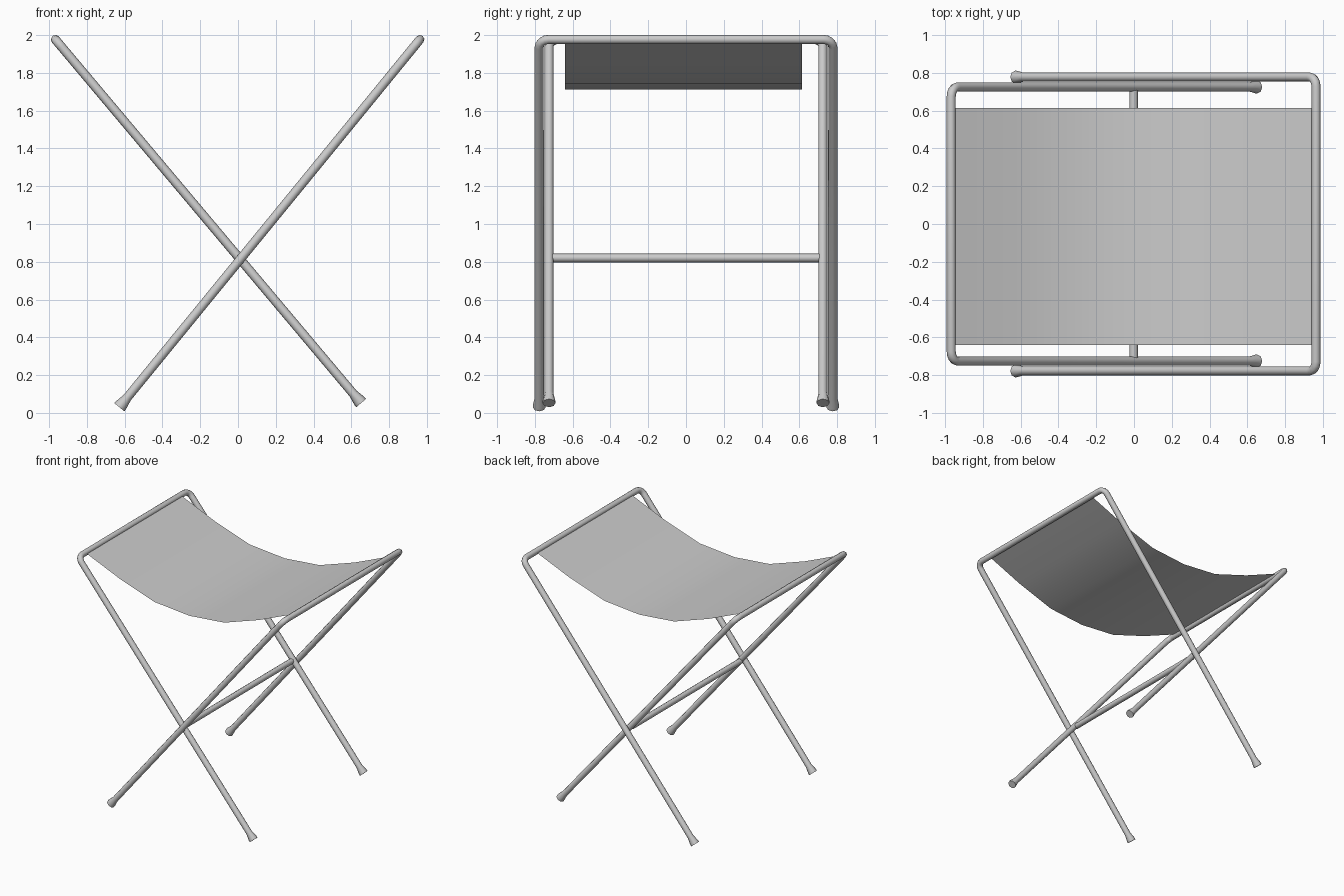
import bpy, bmesh
from math import sin, cos, pi, radians
from mathutils import Vector

if "Cube" in bpy.data.objects:
    bpy.data.objects.remove(bpy.data.objects["Cube"])

TUBE = 0.024

grey = bpy.data.materials.new("light_grey")
grey.use_nodes = True
grey.diffuse_color = (0.6, 0.6, 0.6, 1)
grey.node_tree.nodes["Principled BSDF"].inputs["Base Color"].default_value = (0.6, 0.6, 0.6, 1)


def finish(obj):
    bpy.ops.object.select_all(action='DESELECT')
    obj.select_set(True)
    bpy.context.view_layer.objects.active = obj
    if obj.type == 'CURVE':
        bpy.ops.object.convert(target='MESH')
    bpy.ops.object.shade_smooth_by_angle(angle=radians(50))


def tube(name, path):
    """Round tube along a list of (point, radius factor)."""
    curve = bpy.data.curves.new(name, 'CURVE')
    curve.dimensions = '3D'
    curve.bevel_depth = TUBE
    curve.bevel_resolution = 2
    curve.use_fill_caps = True
    spline = curve.splines.new('POLY')
    spline.points.add(len(path) - 1)
    for pt, (co, factor) in zip(spline.points, path):
        pt.co = (*co, 1)
        pt.radius = factor
    curve.materials.append(grey)
    obj = bpy.data.objects.new(name, curve)
    bpy.context.collection.objects.link(obj)
    finish(obj)


def leg_frame(name, foot, top, half, bend=0.05):
    """U-shaped frame: two legs with flared feet, joined by a top rail."""
    foot, top = Vector((foot[0], 0, foot[1])), Vector((top[0], 0, top[1]))
    up = (top - foot).normalized()
    side = Vector((0, half, 0))
    # one half from foot to rail, then mirrored across y
    half_path = [(foot + side, 1.42), (foot + side + up * 0.015, 1.4),
                 (foot + side + up * 0.065, 1.0)]
    for i in range(5):
        a = i / 4 * pi / 2
        centre = top - up * bend + Vector((0, half - bend, 0))
        half_path.append((centre + up * bend * sin(a) + Vector((0, bend * cos(a), 0)), 1.0))
    mirrored = [(Vector((p.x, -p.y, p.z)), r) for p, r in reversed(half_path)]
    tube(name, half_path + mirrored)


# Crossed frames and the stretcher between the inner legs
leg_frame("outer_leg_frame", (-0.628, 0.03), (0.963, 1.977), 0.777)
leg_frame("inner_leg_frame", (0.652, 0.052), (-0.967, 1.977), 0.725)
tube("stretcher_bar", [((-0.002, -0.717, 0.82), 0.95), ((-0.002, 0.712, 0.82), 0.95)])

# Sagging fabric seat, a single sheet hung between the top rails
sag = [0, 0.135, 0.243, 0.272, 0.243, 0.135, 0]
bm = bmesh.new()
rows = []
for i, drop in enumerate(sag):
    x = -0.965 + 1.93 * i / (len(sag) - 1)
    rows.append([bm.verts.new((x, y, 1.985 - drop)) for y in (-0.64, 0.615)])
for a, b in zip(rows, rows[1:]):
    bm.faces.new((a[0], b[0], b[1], a[1]))
mesh = bpy.data.meshes.new("sling_seat")
bm.to_mesh(mesh)
bm.free()
mesh.materials.append(grey)
seat = bpy.data.objects.new("sling_seat", mesh)
bpy.context.collection.objects.link(seat)
finish(seat)
